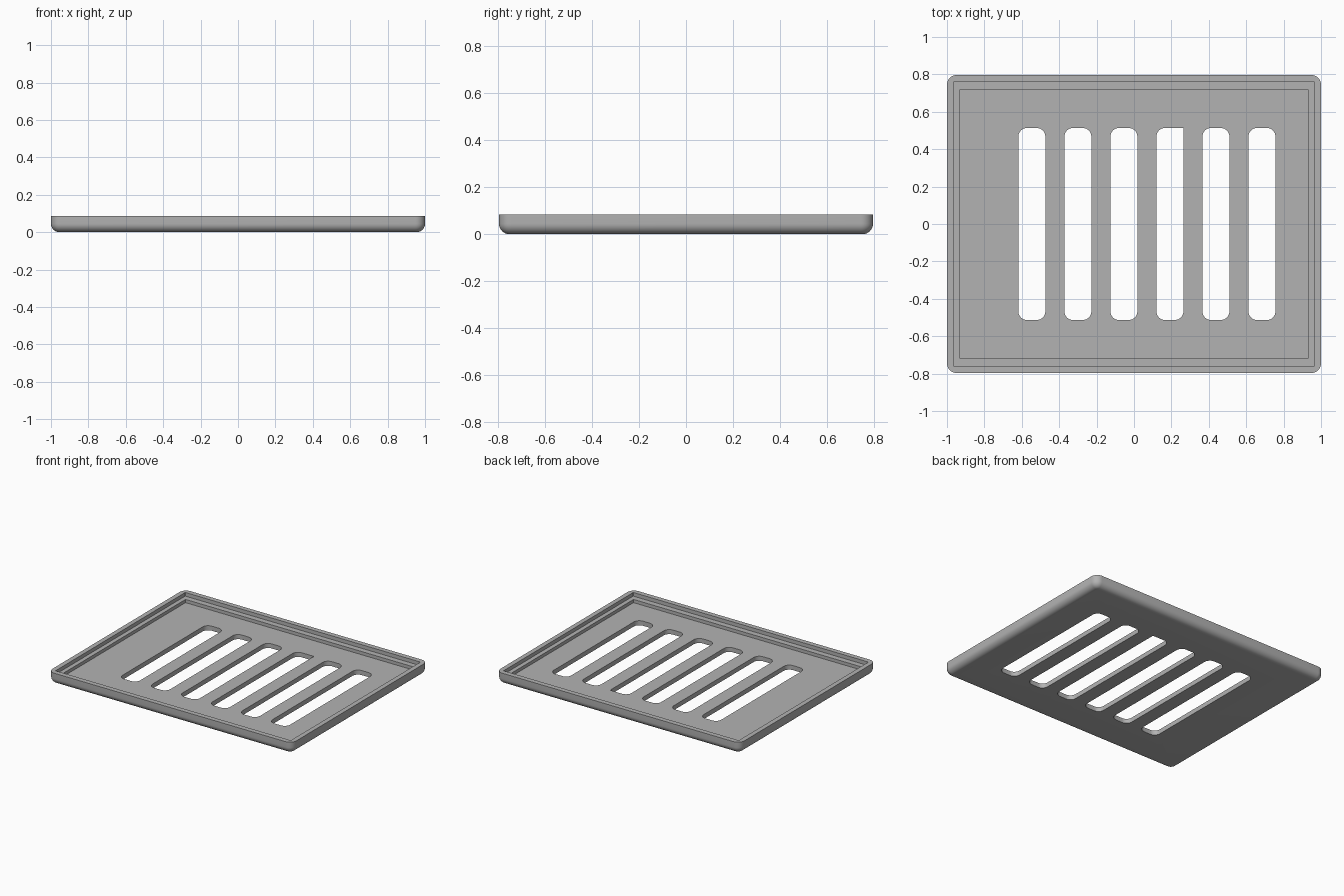
import bpy, bmesh, math

if "Cube" in bpy.data.objects:
    bpy.data.objects.remove(bpy.data.objects["Cube"])

grey = bpy.data.materials.new("plain grey")
grey.diffuse_color = (0.45, 0.45, 0.45, 1)
grey.use_nodes = True
grey.node_tree.nodes["Principled BSDF"].inputs["Base Color"].default_value = grey.diffuse_color

HX, HY, TOP = 1.0, 0.797, 0.085     # outer half sizes and rim height
LEDGE, FLOOR = 0.058, 0.034         # heights of the inner step and floor
CORNER, FILLET = 0.052, 0.045       # plan corner and bottom edge radii


def outline(hx, hy, radii, steps=8, cx=0.0):
    """Rounded rectangle, counter-clockwise from the +x +y corner."""
    pts = []
    for i, (sx, sy) in enumerate([(1, 1), (-1, 1), (-1, -1), (1, -1)]):
        r = radii[i]
        for k in range(steps + 1):
            a = math.pi / 2 * (i + k / steps)
            pts.append((cx + sx * (hx - r) + r * math.cos(a),
                        sy * (hy - r) + r * math.sin(a)))
    return pts


def loft(name, rings):
    """Closed solid through a list of (outline, z) rings."""
    bm = bmesh.new()
    loops = [[bm.verts.new((x, y, z)) for x, y in pts] for pts, z in rings]
    n = len(loops[0])
    for a, b in zip(loops, loops[1:]):
        for i in range(n):
            j = (i + 1) % n
            bm.faces.new((a[i], a[j], b[j], b[i]))
    bm.faces.new(loops[0][::-1])
    bm.faces.new(loops[-1])
    bmesh.ops.remove_doubles(bm, verts=bm.verts, dist=1e-5)
    bmesh.ops.recalc_face_normals(bm, faces=bm.faces)
    mesh = bpy.data.meshes.new(name)
    bm.to_mesh(mesh)
    bm.free()
    mesh.materials.append(grey)
    ob = bpy.data.objects.new(name, mesh)
    bpy.context.collection.objects.link(ob)
    return ob


# Tray shell: filleted underside, outer wall, rim, ledge and floor
rings = []
for k in range(9):
    a = math.pi / 2 * k / 8
    d = FILLET * (1 - math.sin(a))
    rings.append((outline(HX - d, HY - d, [CORNER - d] * 4),
                  FILLET * (1 - math.cos(a))))
rings.append((outline(HX, HY, [CORNER] * 4), TOP))
for hx, hy, z0, z1 in [(0.965, 0.76, TOP, LEDGE), (0.933, 0.718, LEDGE, FLOOR)]:
    inner = outline(hx, hy, [0.003] * 4)
    rings += [(inner, z0), (inner, z1)]
tray = loft("slotted_tray", rings)

# Six rounded slots through the floor; the fourth has one square corner
cutters = []
for i in range(6):
    radii = [0.0005 if i == 3 else 0.045, 0.045, 0.045, 0.045]
    shape = outline(0.072, 0.513, radii, cx=-0.546 + 0.246 * i)
    cutter = loft("slot_cutter", [(shape, -0.1), (shape, 0.2)])
    cutter.hide_render = True
    cutters.append(cutter)
    mod = tray.modifiers.new("slot", 'BOOLEAN')
    mod.operation = 'DIFFERENCE'
    mod.solver = 'EXACT'
    mod.object = cutter

bpy.ops.object.select_all(action='DESELECT')
bpy.context.view_layer.objects.active = tray
tray.select_set(True)
for mod in list(tray.modifiers):
    bpy.ops.object.modifier_apply(modifier=mod.name)
for cutter in cutters:
    bpy.data.objects.remove(cutter)
bpy.ops.object.shade_smooth_by_angle(angle=math.radians(30))
